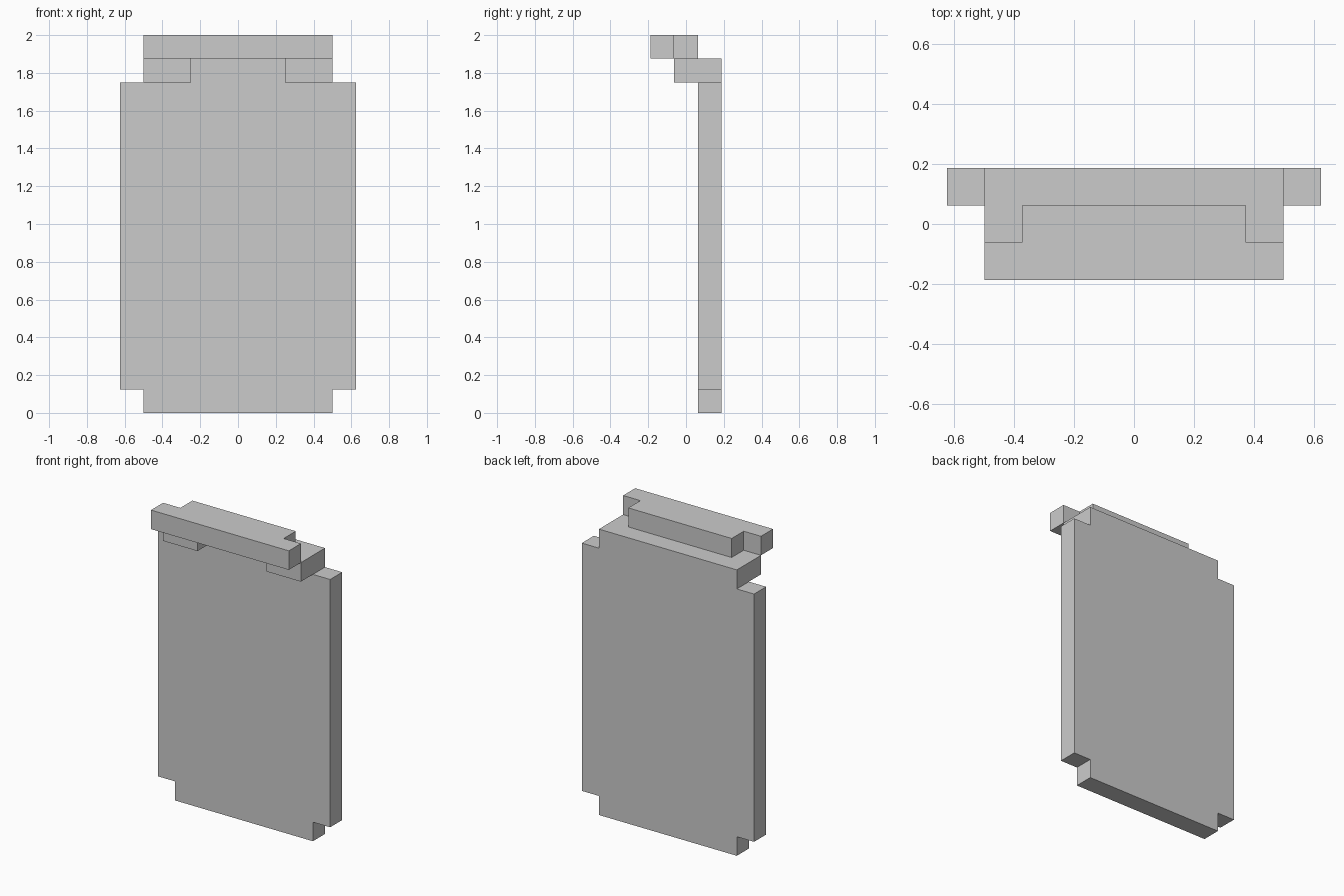
import bpy, bmesh
from mathutils import Vector

if "Cube" in bpy.data.objects:
    bpy.data.objects.remove(bpy.data.objects["Cube"])

U = 0.125  # one grid step of the blocky design


def prism(name, outline, origin, u_axis, v_axis, depth_axis, depth):
    """Extrude a closed 2D outline along depth_axis into a flat-shaded solid."""
    o, u, v, d = map(Vector, (origin, u_axis, v_axis, depth_axis))
    bm = bmesh.new()
    face = bm.faces.new([bm.verts.new(o + u * a + v * b) for a, b in outline])
    ext = bmesh.ops.extrude_face_region(bm, geom=[face])
    moved = [g for g in ext["geom"] if isinstance(g, bmesh.types.BMVert)]
    bmesh.ops.translate(bm, verts=moved, vec=d * depth)
    bmesh.ops.recalc_face_normals(bm, faces=bm.faces[:])
    mesh = bpy.data.meshes.new(name)
    bm.to_mesh(mesh)
    bm.free()
    obj = bpy.data.objects.new(name, mesh)
    bpy.context.collection.objects.link(obj)
    return obj


def mirrored(half):
    """Complete a right-hand half outline with its reflection in x."""
    return half + [(-x, y) for x, y in reversed(half)]


X, Y, Z = (1, 0, 0), (0, 1, 0), (0, 0, 1)

# Upright panel with notched corners
panel = mirrored([(4*U, 0), (4*U, U), (5*U, U), (5*U, 14*U), (4*U, 14*U), (4*U, 15*U)])
prism("panel", panel, (0, 0.5*U, 0), X, Z, Y, U)

# Two tabs projecting forward from the panel top
for side, s in (("left", -1), ("right", 1)):
    tab = [(s*2*U, -0.5*U), (s*4*U, -0.5*U), (s*4*U, 0.5*U), (s*2*U, 0.5*U)]
    prism(side + "_tab", tab, (0, 0, 14*U), X, Y, Z, U)

# Top bar: wide at the front, narrower where it rests on the tabs
bar = mirrored([(4*U, -1.5*U), (4*U, -0.5*U), (3*U, -0.5*U), (3*U, 0.5*U)])
prism("top_bar", bar, (0, 0, 15*U), X, Y, Z, U)
